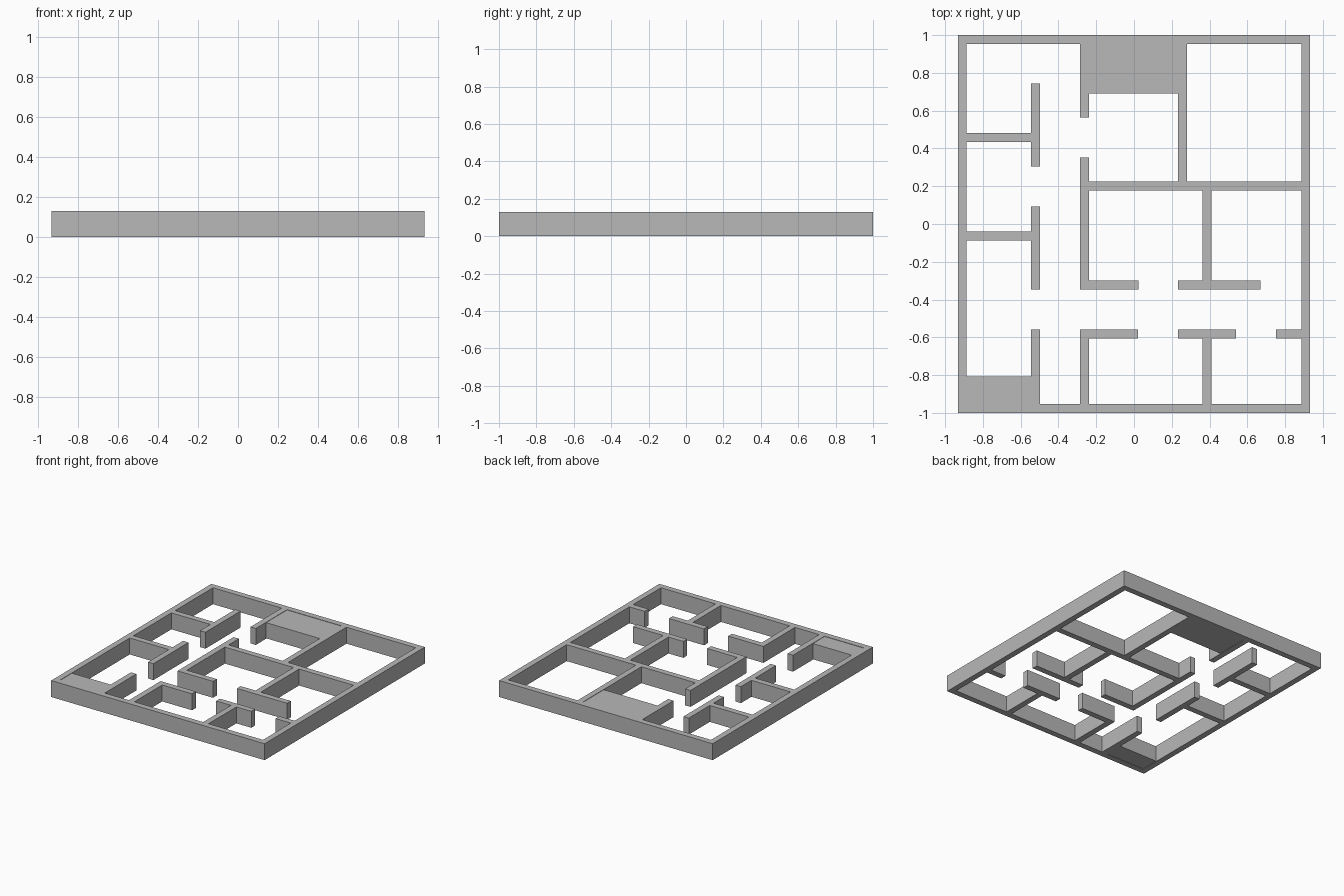
import bpy
import bmesh
from mathutils import Vector

default_cube = bpy.data.objects.get("Cube")
if default_cube:
    bpy.data.objects.remove(default_cube, do_unlink=True)

HEIGHT = 0.13
THICK = 0.047
HALF = THICK / 2
STEP = 0.003          # solid blocks sit slightly inside the wall height

# Outer envelope and centre lines of the main partitions
OUT_X, OUT_Y = 0.933, 1.0
IN_X, IN_Y = OUT_X - THICK, OUT_Y - THICK
ROOM_X = -0.521       # partition beside the right-hand rooms
HALL_X = -0.262       # partition on the other side of the corridor
STORE_X = 0.257       # partition beside the large back room
SPLIT_X = 0.386       # partition between paired rooms
MID_Y = 0.201
CORR_BACK_Y = -0.323
CORR_FRONT_Y = -0.582

plaster = bpy.data.materials.new("plain grey plaster")
plaster.use_nodes = True
GREY = (0.48, 0.48, 0.48, 1)
plaster.diffuse_color = GREY
plaster.node_tree.nodes["Principled BSDF"].inputs["Base Color"].default_value = GREY


def box(name, x0, x1, y0, y1, z0=0, z1=HEIGHT):
    """Flat-sided box between the given limits."""
    low, size = Vector((x0, y0, z0)), Vector((x1 - x0, y1 - y0, z1 - z0))
    bm = bmesh.new()
    bmesh.ops.create_cube(bm, size=1)
    for v in bm.verts:
        v.co = low + (v.co + Vector((0.5, 0.5, 0.5))) * size
    mesh = bpy.data.meshes.new(name)
    bm.to_mesh(mesh)
    bm.free()
    mesh.materials.append(plaster)
    obj = bpy.data.objects.new(name, mesh)
    bpy.context.collection.objects.link(obj)
    return obj


def wall_along_x(name, y, x0, x1):
    return box(name, x0, x1, y - HALF, y + HALF)


def wall_along_y(name, x, y0, y1):
    return box(name, x - HALF, x + HALF, y0, y1)


# Outer walls
for name, side in (("front", -1), ("back", 1)):
    wall_along_x("outer_wall_" + name, side * (OUT_Y - HALF), -OUT_X, OUT_X)
for name, side in (("right", -1), ("left", 1)):
    wall_along_y("outer_wall_" + name, side * (OUT_X - HALF), -IN_Y, IN_Y)

# Corridor partitions, broken by door openings
wall_along_y("room_partition_back", ROOM_X, 0.304, 0.743)
wall_along_y("room_partition_middle", ROOM_X, -0.346, 0.092)
wall_along_y("room_partition_front", ROOM_X, -IN_Y, CORR_FRONT_Y + HALF)
wall_along_y("hall_partition_back", HALL_X, 0.563, IN_Y)
wall_along_y("hall_partition_middle", HALL_X, CORR_BACK_Y - HALF, 0.352)
wall_along_y("hall_partition_front", HALL_X, -IN_Y, CORR_FRONT_Y + HALF)

# Cross walls between the right-hand rooms
for name, y in (("back", 0.457), ("front", -0.063)):
    wall_along_x("room_cross_wall_" + name, y, -IN_X, ROOM_X - HALF)

# Walls of the central and left-hand rooms
hall_face = HALL_X + HALF
wall_along_x("middle_cross_wall", MID_Y, hall_face, IN_X)
wall_along_y("back_room_partition", STORE_X, MID_Y + HALF, IN_Y)
wall_along_y("split_partition_back", SPLIT_X, CORR_BACK_Y + HALF, MID_Y - HALF)
wall_along_y("split_partition_front", SPLIT_X, -IN_Y, CORR_FRONT_Y - HALF)

# Walls along the cross corridor
pier_x = STORE_X - HALF
wall_along_x("corridor_back_wall_right", CORR_BACK_Y, hall_face, 0.024)
wall_along_x("corridor_back_wall_left", CORR_BACK_Y, pier_x, 0.671)
wall_along_x("corridor_front_wall_right", CORR_FRONT_Y, hall_face, 0.022)
wall_along_x("corridor_front_wall_middle", CORR_FRONT_Y, pier_x, 0.54)
wall_along_x("corridor_front_wall_left", CORR_FRONT_Y, 0.752, IN_X)

# Solid filled blocks
box("back_solid_block", hall_face, pier_x, 0.692, IN_Y, STEP, HEIGHT - STEP)
box("front_solid_block", -IN_X, ROOM_X - HALF, -IN_Y, -0.807, STEP, HEIGHT - STEP)
